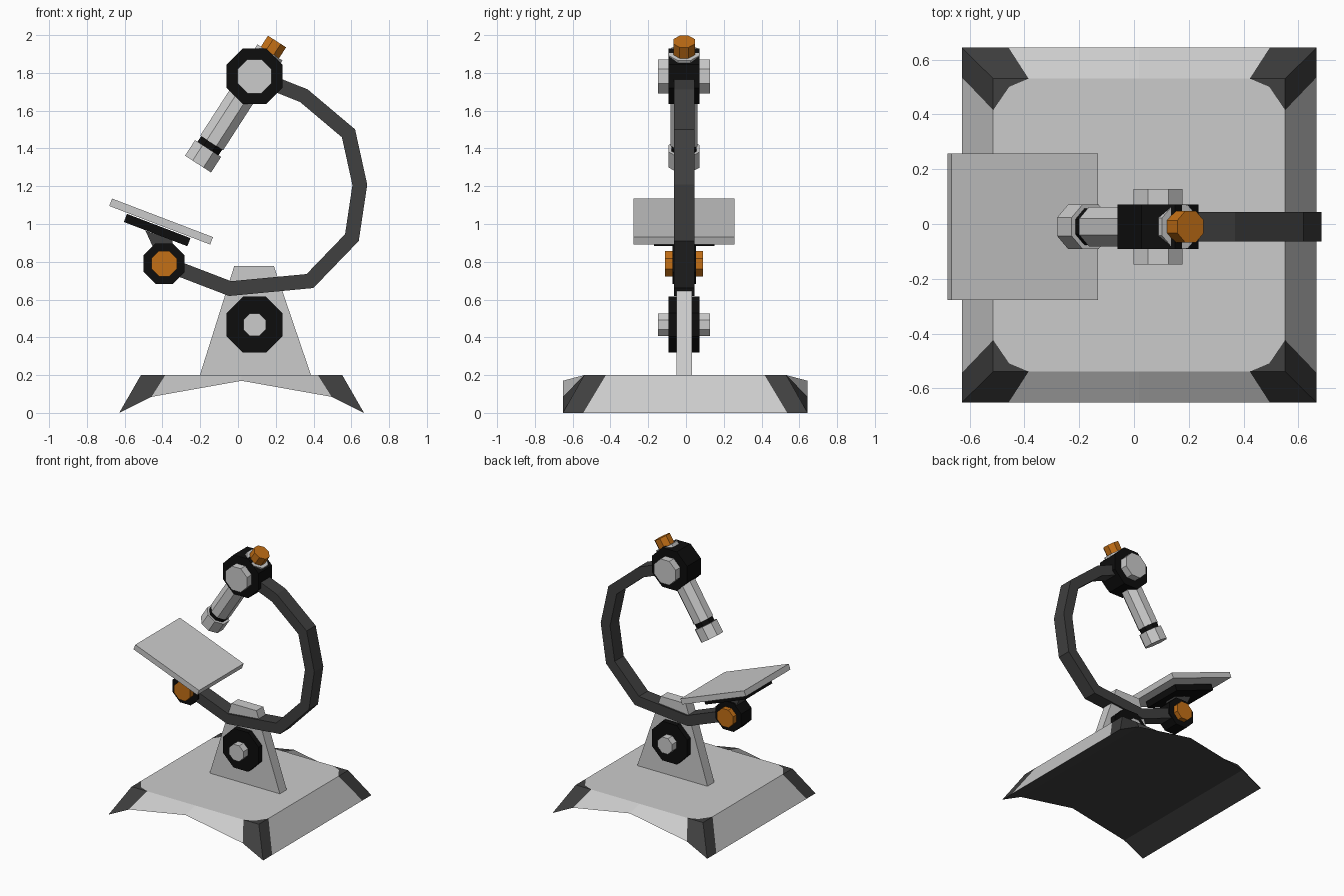
import bpy, bmesh
from math import radians, cos, pi
from mathutils import Matrix, Vector

if "Cube" in bpy.data.objects:
    bpy.data.objects.remove(bpy.data.objects["Cube"])

Y = -0.01  # centre plane of everything above the base


def material(name, rgb):
    m = bpy.data.materials.new(name)
    m.diffuse_color = (*rgb, 1)
    m.use_nodes = True
    m.node_tree.nodes["Principled BSDF"].inputs["Base Color"].default_value = m.diffuse_color
    return m


DARK = material("dark_grey", (0.05, 0.05, 0.05))
BLACK = material("black", (0.004, 0.004, 0.004))
ORANGE = material("orange", (0.55, 0.16, 0.008))


def finish(name, bm, mat=None):
    me = bpy.data.meshes.new(name)
    bm.to_mesh(me)
    bm.free()
    ob = bpy.data.objects.new(name, me)
    bpy.context.collection.objects.link(ob)
    if mat:
        me.materials.append(mat)
    return ob


def octagon(name, matrix, apothem, a, b, mat=None):
    """Eight-sided cylinder from a to b along the local z axis."""
    bm = bmesh.new()
    r = apothem / cos(pi / 8)
    bmesh.ops.create_cone(bm, cap_ends=True, segments=8, radius1=r, radius2=r, depth=b - a,
                          matrix=matrix @ Matrix.Translation((0, 0, (a + b) / 2)) @ Matrix.Rotation(pi / 8, 4, 'Z'))
    return finish(name, bm, mat)


def knob(name, x, z, apothem, half, mat=None):
    m = Matrix.Translation((x, Y, z)) @ Matrix.Rotation(pi / 2, 4, 'X')
    return octagon(name, m, apothem, -half, half, mat)


def prism(name, pts, half, mat=None):
    """Front-view outline extruded along y."""
    bm = bmesh.new()
    f = bm.faces.new([bm.verts.new((x, Y - half, z)) for x, z in pts])
    ext = bmesh.ops.extrude_face_region(bm, geom=[f], use_keep_orig=True)
    bmesh.ops.translate(bm, vec=(0, 2 * half, 0),
                        verts=[g for g in ext["geom"] if isinstance(g, bmesh.types.BMVert)])
    bmesh.ops.recalc_face_normals(bm, faces=bm.faces)
    return finish(name, bm, mat)


def box(name, x, z, size, tilt, mat=None):
    bm = bmesh.new()
    bmesh.ops.create_cube(bm, size=1, matrix=Matrix.Translation((x, Y, z))
                          @ Matrix.Rotation(tilt, 4, 'Y') @ Matrix.Diagonal((*size, 1)))
    return finish(name, bm, mat)


def band(path, width):
    """Closed outline around a polyline, with mitred corners."""
    pts = [Vector(p) for p in path]
    left, right = [], []
    for i, p in enumerate(pts):
        d1 = (p - pts[max(i - 1, 0)]).normalized()
        d2 = (pts[min(i + 1, len(pts) - 1)] - p).normalized()
        d1, d2 = (d1 if d1.length else d2), (d2 if d2.length else d1)
        t = (d1 + d2).normalized()
        off = Vector((-t.y, t.x)) * (width / 2 / t.dot(d1))
        left.append(p + off)
        right.append(p - off)
    return left + right[::-1]


# Base: one quarter, mirrored both ways, with dark corners and an arched underside
P = {
    "c": (0, 0, .2), "t1": (0, .535, .2), "t2": (.404, .535, .2), "t3": (.533, .535, .2),
    "t4": (.533, .42, .2), "t5": (.533, 0, .2), "i": (.475, .505, .2),
    "b1": (0, .648, .17), "b2": (.477, .648, .085), "b3": (.648, .648, 0),
    "b4": (.648, .54, 0), "b5": (.648, 0, 0), "d0": (0, 0, .17), "d1": (.477, 0, .085),
}
light = ["c t5 t4 i t2 t1", "t1 t2 b2 b1", "t4 t5 b5 b4"]
dark = ["i t4 t3 t2", "t2 t3 b3 b2", "t3 t4 b4 b3", "d0 b1 b2 d1", "d1 b2 b3 b4 b5"]
bm = bmesh.new()
V = {k: bm.verts.new(p) for k, p in P.items()}
for index, group in enumerate((light, dark)):
    for names in group:
        bm.faces.new([V[n] for n in names.split()]).material_index = index
base = finish("base", bm)
base.data.materials.append(material("light_grey", (0.8, 0.8, 0.8)))
base.data.materials.append(DARK)
base.location = (.019, -.004, 0)
mirror = base.modifiers.new("mirror", 'MIRROR')
mirror.use_axis = (True, True, False)

# Stand and its pivot knob
prism("stand", [(-.205, .19), (.39, .19), (.19, .777), (-.02, .777)], .041)
knob("pivot_ring", .088, .467, .148, .082, BLACK)
knob("pivot_knob", .088, .467, .06, .137)

# Curved arm
arm = [(.088, 1.783), (.349, 1.679), (.585, 1.48), (.645, 1.207),
       (.603, .928), (.381, .698), (-.042, .658), (-.386, .79)]
prism("arm", band(arm, .077), .054, DARK)

# Head knob
knob("head_ring", .088, 1.782, .148, .082, BLACK)
knob("head_knob", .088, 1.782, .09, .137)

# Tube, measured along its tilted axis from the head knob
axis = Matrix.Translation((.088, Y, 1.782)) @ Matrix.Rotation(radians(32.8), 4, 'Y')
octagon("tube", axis, .072, -.42, .05)
octagon("lens_ring", axis, .066, -.46, -.415, BLACK)
octagon("objective_lens", axis, .082, -.553, -.455)
octagon("eyepiece_collar", axis, .079, .05, .15)
octagon("eyepiece", axis, .057, .14, .219, ORANGE)

# Stage with its plate, bracket and knob
tilt = radians(20.9)
box("stage", -.407, 1.013, (.572, .534, .042), tilt)
box("stage_underplate", -.428, .968, (.36, .32, .046), tilt, BLACK)
prism("stage_bracket", [(-.49, .965), (-.345, .915), (-.36, .80), (-.415, .80)], .05, DARK)
knob("stage_ring", -.391, .79, .108, .062, BLACK)
knob("stage_knob", -.391, .79, .067, .1, ORANGE)
